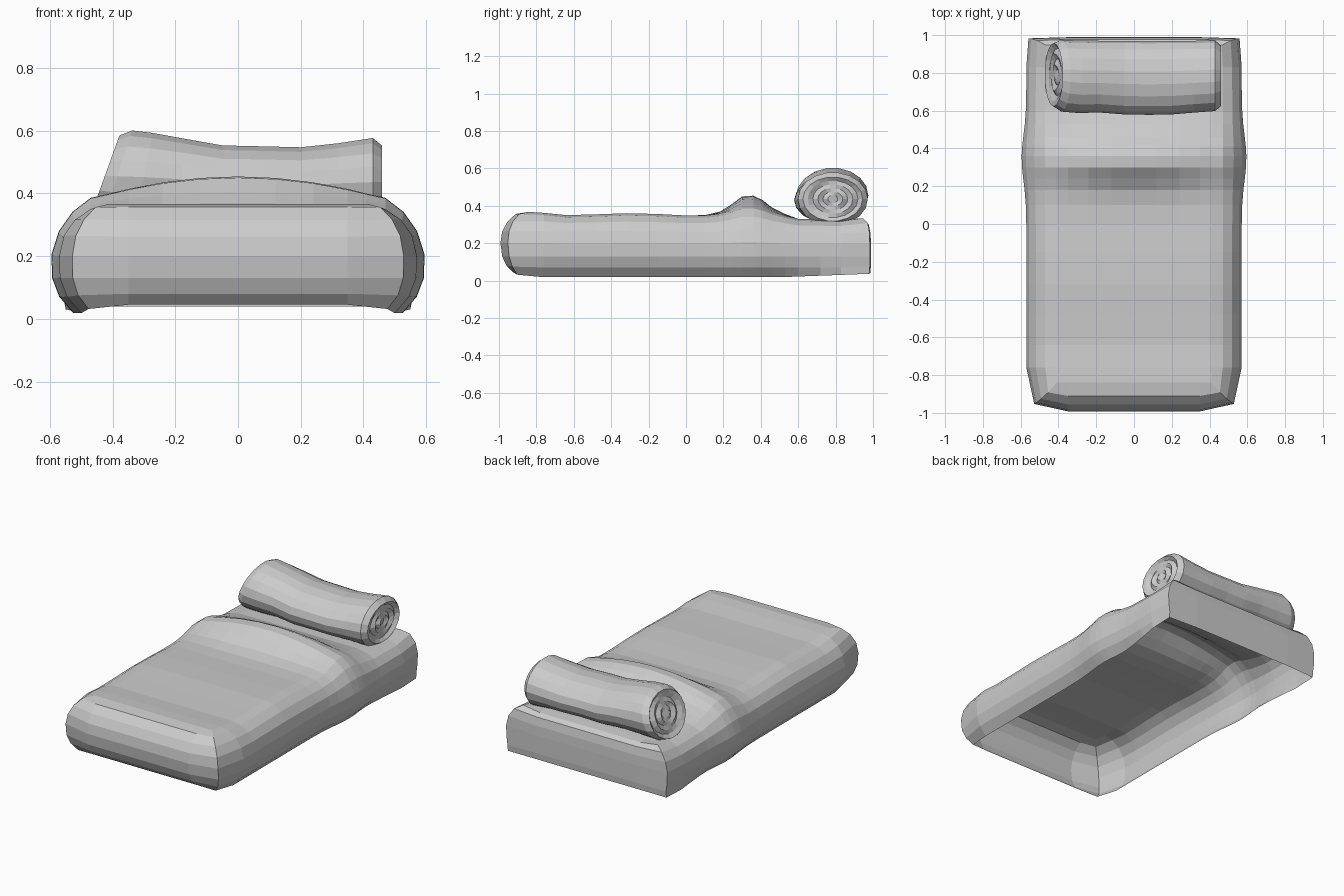
import bpy, bmesh, math

if "Cube" in bpy.data.objects:
    bpy.data.objects.remove(bpy.data.objects["Cube"])


def finish(bm, name):
    bmesh.ops.recalc_face_normals(bm, faces=bm.faces)
    me = bpy.data.meshes.new(name)
    bm.to_mesh(me)
    bm.free()
    ob = bpy.data.objects.new(name, me)
    bpy.context.collection.objects.link(ob)
    return ob


def bridge(bm, a, b):
    n = len(a)
    for i in range(n):
        j = (i + 1) % n
        bm.faces.new((a[i], a[j], b[j], b[i]))


# Blanket shell, open underneath: top grid rows are (y, height, hump at centre)
ROWS = [(-.84, .367, 0), (-.76, .362, 0), (-.64, .35, 0), (-.48, .354, 0),
        (-.32, .36, 0), (-.15, .356, 0), (0, .348, 0), (.1, .346, .004),
        (.18, .348, .02), (.24, .35, .055), (.30, .352, .098), (.36, .352, .102),
        (.41, .35, .08), (.46, .345, .045), (.53, .338, .018), (.6, .33, 0),
        (.72, .327, 0), (.83, .325, 0), (.90, .322, 0)]
COLS = [-.41, -.35, -.24, -.12, 0, .12, .24, .35, .41]

# Edge profiles from the top outwards and down: (outset, z)
SIDE = [(.06, .348), (.11, .315), (.145, .265), (.16, .20), (.158, .13), (.135, .07), (.09, .018)]
FRONT = [(.07, .35), (.115, .31), (.143, .26), (.152, .20), (.143, .13), (.12, .08), (.085, .045)]
BACK = [(.05, .318), (.077, .30), (.087, .25), (.089, .19), (.089, .13), (.089, .08), (.085, .04)]


def build_blanket():
    bm = bmesh.new()
    grid = [[bm.verts.new((x, y, h + k * (1 - (x / .56) ** 2))) for x in COLS]
            for y, h, k in ROWS]
    nr, nc = len(ROWS), len(COLS)
    for r in range(nr - 1):
        for c in range(nc - 1):
            bm.faces.new((grid[r][c], grid[r][c + 1], grid[r + 1][c + 1], grid[r + 1][c]))

    loop = ([(0, c) for c in range(nc)] + [(r, nc - 1) for r in range(1, nr)]
            + [(nr - 1, c) for c in range(nc - 2, -1, -1)]
            + [(r, 0) for r in range(nr - 2, 0, -1)])
    prev = [grid[r][c] for r, c in loop]
    base = [v.co.copy() for v in prev]
    for k in range(len(SIDE)):
        ring = []
        for (r, c), p in zip(loop, base):
            sx = -1 if c == 0 else 1 if c == nc - 1 else 0
            sy = -1 if r == 0 else 1 if r == nr - 1 else 0
            back = min(max((p.y - .5) / .4, 0), 1)
            so, sz = SIDE[k]
            so += (max(so, .15) - so) * back * (k > 3)
            so += .025 * math.exp(-((p.y - .35) / .17) ** 2) * min(k / 3, 1)
            sz += .015 * (k == 6) * back
            eo, ez = FRONT[k] if sy < 0 else BACK[k]
            f = 1
            if sx and sy:
                f = .74 if sy < 0 else .93
            z = (sz + ez) / 2 if sx and sy else sz if sx else ez
            blend = max(0, 1 - k / 4)
            z *= 1 + (p.z / (.36 if sy <= 0 else .322) - 1) * blend
            ring.append(bm.verts.new((p.x + sx * so * f, p.y + sy * eo * f, z)))
        bridge(bm, prev, ring)
        prev = ring
    return finish(bm, "blanket")


# Rolled pillow: sections are (x, tilt, half depth, half height, y, z)
ROLL = [(-.425, .36, .168, .132, .79, .455), (-.385, .33, .19, .148, .785, .455),
        (-.30, .2, .192, .143, .78, .452), (-.18, .05, .19, .132, .78, .445),
        (-.05, 0, .195, .125, .775, .43), (.08, 0, .195, .122, .773, .43),
        (.20, 0, .195, .122, .775, .427), (.32, 0, .19, .13, .78, .432),
        (.43, 0, .187, .143, .785, .436), (.46, 0, .16, .118, .785, .436)]
SEG = 18


def roll_ring(bm, sec, scale=1, side=0):
    x, tilt, ry, rz, yc, zc = sec
    ring = []
    for i in range(SEG):
        t = i / SEG
        a = 2 * math.pi * t
        dz = rz * scale * math.sin(a)
        # spiral groove on the end caps
        groove = -.02 * abs(math.sin(math.pi * (scale * 3 + t))) if side else 0
        ring.append(bm.verts.new((x + tilt * dz + side * groove,
                                  yc + ry * scale * math.cos(a), zc + dz)))
    return ring


def build_pillow():
    bm = bmesh.new()
    rings = [roll_ring(bm, s) for s in ROLL]
    for a, b in zip(rings, rings[1:]):
        bridge(bm, a, b)
    for sec, edge, side in ((ROLL[0], rings[0], -1), (ROLL[-1], rings[-1], 1)):
        prev = edge
        for scale in (.84, .67, .5, .33, .17):
            ring = roll_ring(bm, sec, scale, side)
            bridge(bm, prev, ring)
            prev = ring
        bm.faces.new(prev)
    return finish(bm, "rolled_pillow")


build_blanket()
build_pillow()
